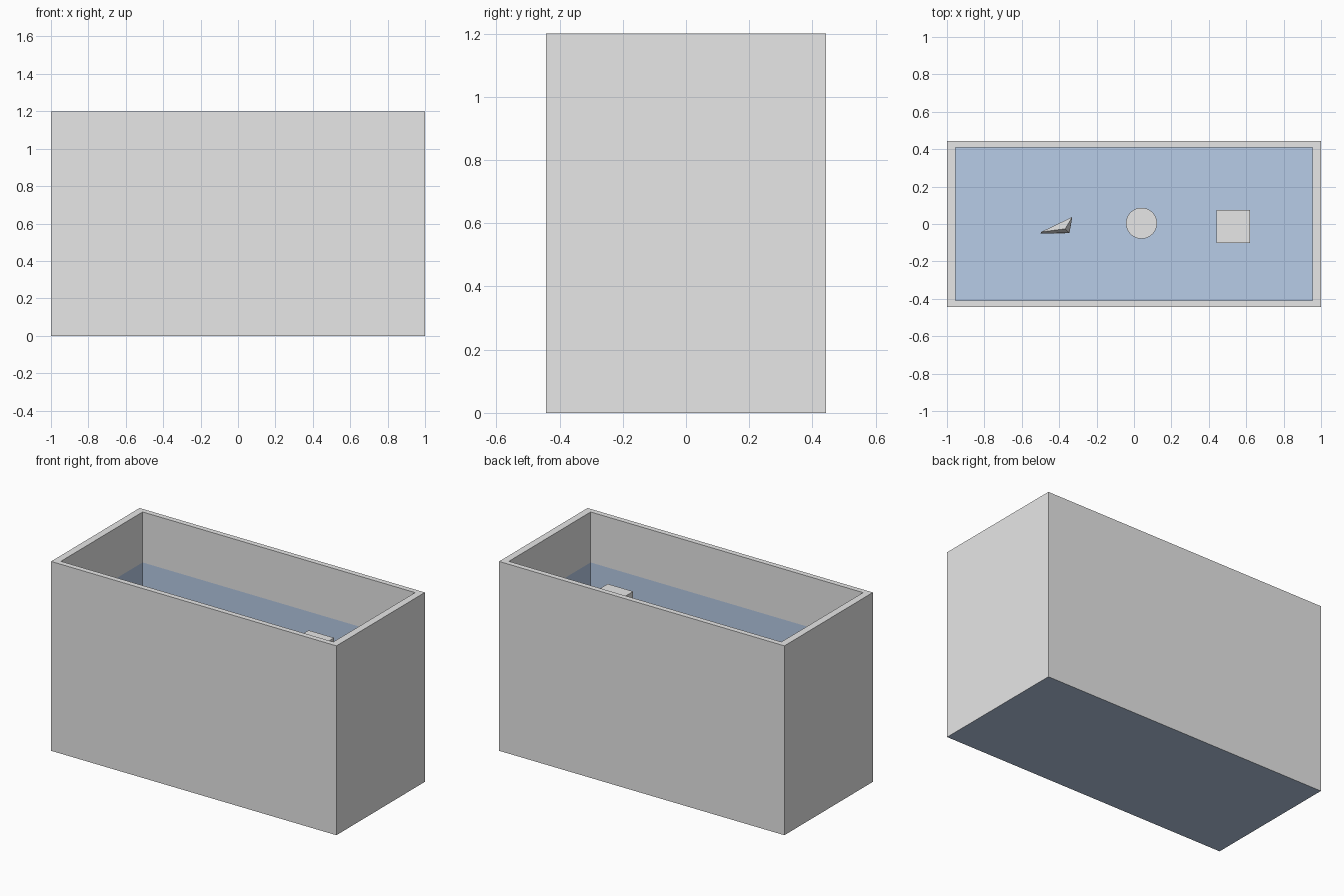
import bpy, bmesh, math, random
from mathutils import Vector

if "Cube" in bpy.data.objects:
    bpy.data.objects.remove(bpy.data.objects["Cube"], do_unlink=True)

HX, HY, HEIGHT = 1.0, 0.443, 1.2      # outer half sizes and height
WALL_X, WALL_Y, FLOOR = 0.045, 0.034, 0.02
WATER = 0.88                          # height of the blue lining


def material(name, color):
    mat = bpy.data.materials.new(name)
    mat.use_nodes = True
    mat.diffuse_color = (*color, 1)
    mat.node_tree.nodes["Principled BSDF"].inputs["Base Color"].default_value = (*color, 1)
    return mat


grey = material("light_grey", (0.8, 0.8, 0.8))
blue = material("water_blue", (0.49, 0.62, 0.82))


def add_object(name, bm, mats, location=(0, 0, 0)):
    mesh = bpy.data.meshes.new(name)
    bm.normal_update()
    bm.to_mesh(mesh)
    bm.free()
    for mat in mats:
        mesh.materials.append(mat)
    obj = bpy.data.objects.new(name, mesh)
    obj.location = location
    bpy.context.collection.objects.link(obj)
    return obj


# Open tank: rectangular loops run up the outside and down the inside
bm = bmesh.new()
inner = (HX - WALL_X, HY - WALL_Y)
sections = [(HX, HY, 0), (HX, HY, HEIGHT), (*inner, HEIGHT),
            (*inner, WATER), (*inner, FLOOR)]
corners = [(-1, -1), (1, -1), (1, 1), (-1, 1)]
loops = [[bm.verts.new((sx * w, sy * d, z)) for sx, sy in corners]
         for w, d, z in sections]
for low, high in zip(loops, loops[1:]):
    for i in range(4):
        j = (i + 1) % 4
        bm.faces.new((low[i], low[j], high[j], high[i]))
bm.faces.new(reversed(loops[0]))
bm.faces.new(loops[-1])

# Blue on the bottom, the floor and the inside walls below the water level
for face in bm.faces:
    inside = all(abs(v.co.x) < HX - WALL_X / 2 for v in face.verts)
    below = all(v.co.z < WATER + 0.01 for v in face.verts)
    flat = all(v.co.z < FLOOR + 0.01 for v in face.verts)
    face.material_index = 1 if flat or (inside and below) else 0
add_object("tank", bm, [grey, blue])

# Floating block, its top above the water level
bm = bmesh.new()
bmesh.ops.create_cube(bm, size=0.178)
add_object("floating_block", bm, [grey], (0.531, -0.013, 0.862))

# Cylinder hanging at mid depth
bm = bmesh.new()
bmesh.ops.create_cone(bm, cap_ends=True, segments=32, radius1=0.083,
                      radius2=0.083, depth=0.18)
cylinder = add_object("suspended_cylinder", bm, [grey], (0.04, 0.004, 0.46))
bpy.context.view_layer.objects.active = cylinder
cylinder.select_set(True)
bpy.ops.object.shade_smooth_by_angle(angle=math.radians(30))

# Faceted stone lying on the floor: hull of an uneven sphere
random.seed(4)
bm = bmesh.new()
bmesh.ops.create_icosphere(bm, subdivisions=1, radius=0.1)
for v in bm.verts:
    v.co += Vector([random.uniform(-0.02, 0.02) for _ in range(3)])
for _ in range(8):
    bm.verts.new(Vector([random.gauss(0, 1) for _ in range(3)]).normalized() * 0.098)
bmesh.ops.delete(bm, geom=bm.faces[:], context='FACES_KEEP_BOUNDARY')
bmesh.ops.delete(bm, geom=bm.edges[:], context='EDGES_FACES')
hull = bmesh.ops.convex_hull(bm, input=bm.verts[:])
loose = [v for v in bm.verts if not v.link_faces]
bmesh.ops.delete(bm, geom=loose, context='VERTS')
bmesh.ops.recalc_face_normals(bm, faces=bm.faces[:])
lowest = min(v.co.z for v in bm.verts)
add_object("sunken_stone", bm, [grey], (-0.423, 0.01, FLOOR - lowest))
